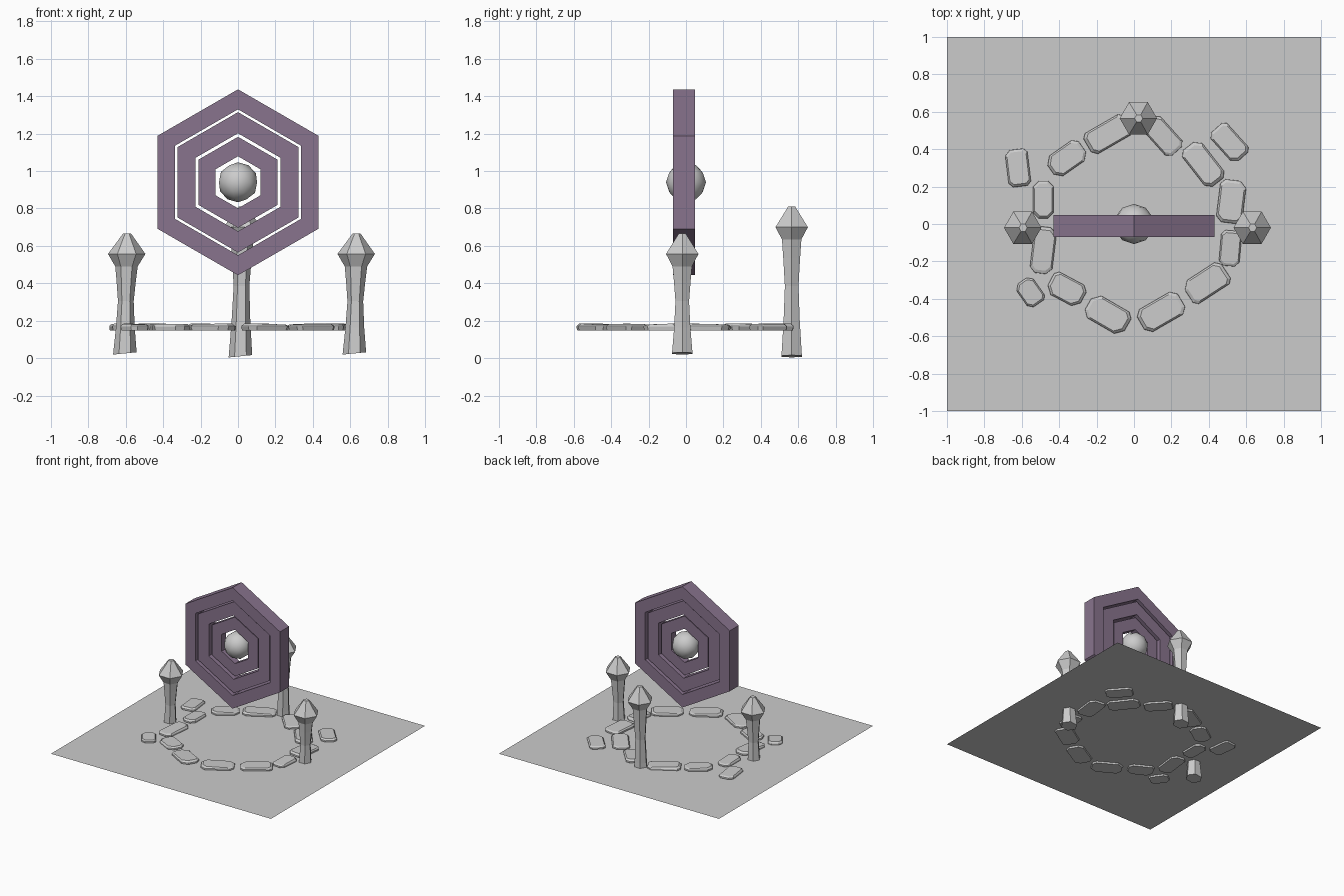
import bpy, bmesh, math, random
from mathutils import Matrix, Vector

random.seed(4)
if "Cube" in bpy.data.objects:
    bpy.data.objects.remove(bpy.data.objects["Cube"])


def material(name, rgb):
    m = bpy.data.materials.new(name)
    m.use_nodes = True
    m.diffuse_color = (*rgb, 1)
    m.node_tree.nodes["Principled BSDF"].inputs["Base Color"].default_value = (*rgb, 1)
    return m


grey = material("stone grey", (0.6, 0.6, 0.6))
purple = material("dusty purple", (0.25, 0.175, 0.27))


def finish(name, bm, mat, smooth=False):
    bmesh.ops.recalc_face_normals(bm, faces=bm.faces)
    mesh = bpy.data.meshes.new(name)
    bm.to_mesh(mesh)
    bm.free()
    mesh.materials.append(mat)
    for p in mesh.polygons:
        p.use_smooth = smooth
    obj = bpy.data.objects.new(name, mesh)
    bpy.context.collection.objects.link(obj)
    return obj


def loft(bm, rings, closed=False):
    """Bridge rings of points; cap the ends, or join last to first."""
    rows = [[bm.verts.new(p) for p in ring] for ring in rings]
    n = len(rows[0])
    pairs = list(zip(rows, rows[1:])) + ([(rows[-1], rows[0])] if closed else [])
    for a, b in pairs:
        for i in range(n):
            j = (i + 1) % n
            bm.faces.new((a[i], a[j], b[j], b[i]))
    if not closed:
        bm.faces.new(rows[0])
        bm.faces.new(rows[-1])


def hexagon(r, turn=0):
    return [(r * math.cos(turn + i * math.pi / 3), r * math.sin(turn + i * math.pi / 3))
            for i in range(6)]


# Ground sheet
bm = bmesh.new()
bmesh.ops.create_grid(bm, x_segments=1, y_segments=1, size=1,
                      matrix=Matrix.Translation((0, 0, 0.16)))
finish("ground", bm, grey)

# Nested hexagonal portal rings
CENTRE = 0.94
for name, outer, inner, front, back in (
        ("outer_ring", 0.497, 0.39, -0.07, 0.047),
        ("middle_ring", 0.375, 0.262, -0.055, 0.032),
        ("inner_ring", 0.243, 0.139, -0.04, 0.017)):
    bm = bmesh.new()
    loft(bm, [[(x, y, CENTRE + z) for x, z in hexagon(r, math.pi / 2)]
              for r, y in ((outer, front), (outer, back), (inner, back), (inner, front))],
         closed=True)
    finish(name, bm, purple)

# Floating orb
bm = bmesh.new()
bmesh.ops.create_icosphere(bm, subdivisions=2, radius=0.107,
                           matrix=Matrix.Translation((0, 0, CENTRE)))
finish("orb", bm, grey, smooth=True)


# Six-sided pillars with a pointed cap
def pillar(name, x, y, bottom, neck, widest, top, lean):
    waist = bottom + (neck - bottom) * 0.6
    bm = bmesh.new()
    rings = []
    for r, z in ((0.063, bottom), (0.05, (bottom + waist) / 2), (0.042, waist),
                 (0.052, waist + (neck - waist) * 0.6), (0.06, neck),
                 (0.1, widest), (0.022, top)):
        dx = lean * (z - bottom) / (top - bottom)
        tilt = 0.1 if z == bottom else 0
        rings.append([(x + dx + px, y + py, z + tilt * px) for px, py in hexagon(r)])
    loft(bm, rings)
    finish(name, bm, grey)


pillar("right_pillar", -0.605, -0.02, 0.025, 0.49, 0.557, 0.665, 0.012)
pillar("left_pillar", 0.622, -0.02, 0.025, 0.49, 0.557, 0.665, 0.012)
pillar("back_pillar", 0.013, 0.565, 0.01, 0.635, 0.7, 0.81, 0.012)

# Path stones: x, y, length, width, angle
STONES = (
    (-.14, .48, .25, .13, 30), (-.36, .35, .21, .13, 35), (-.62, .30, .20, .12, 97),
    (-.485, .13, .20, .11, 90), (-.485, -.14, .25, .12, 83), (-.555, -.365, .15, .11, -55),
    (-.36, -.35, .20, .13, -28), (-.14, -.485, .24, .14, -30), (.145, -.47, .25, .14, 30),
    (.39, -.315, .24, .14, 33), (.515, -.13, .19, .11, 85), (.52, .12, .23, .14, 83),
    (.37, .32, .25, .13, -52), (.51, .435, .21, .12, -48), (.155, .47, .22, .12, -48))
for k, (x, y, length, width, angle) in enumerate(STONES):
    a, b = length / 2, width / 2
    cuts = [random.uniform(0.3, 0.6) * b for _ in range(4)]
    outline = []
    for (sx, sy), c in zip(((1, 1), (-1, 1), (-1, -1), (1, -1)), cuts):
        pair = [(sx * a, sy * (b - c)), (sx * (a - c), sy * b)]
        outline += pair if sx * sy > 0 else pair[::-1]
    turn = Matrix.Rotation(math.radians(angle), 3, "Z")
    slope = random.uniform(-0.04, 0.04)
    bm = bmesh.new()
    rings = []
    for scale, z in ((0.95, 0.147), (1, 0.165), (0.99, 0.172), (0.86, 0.182)):
        lift = slope if z > 0.175 else 0
        rings.append([Vector((x, y, 0)) + turn @ Vector((px * scale, py * scale, z + lift * px))
                      for px, py in outline])
    loft(bm, rings)
    finish("path_stone_%d" % (k + 1), bm, grey)
